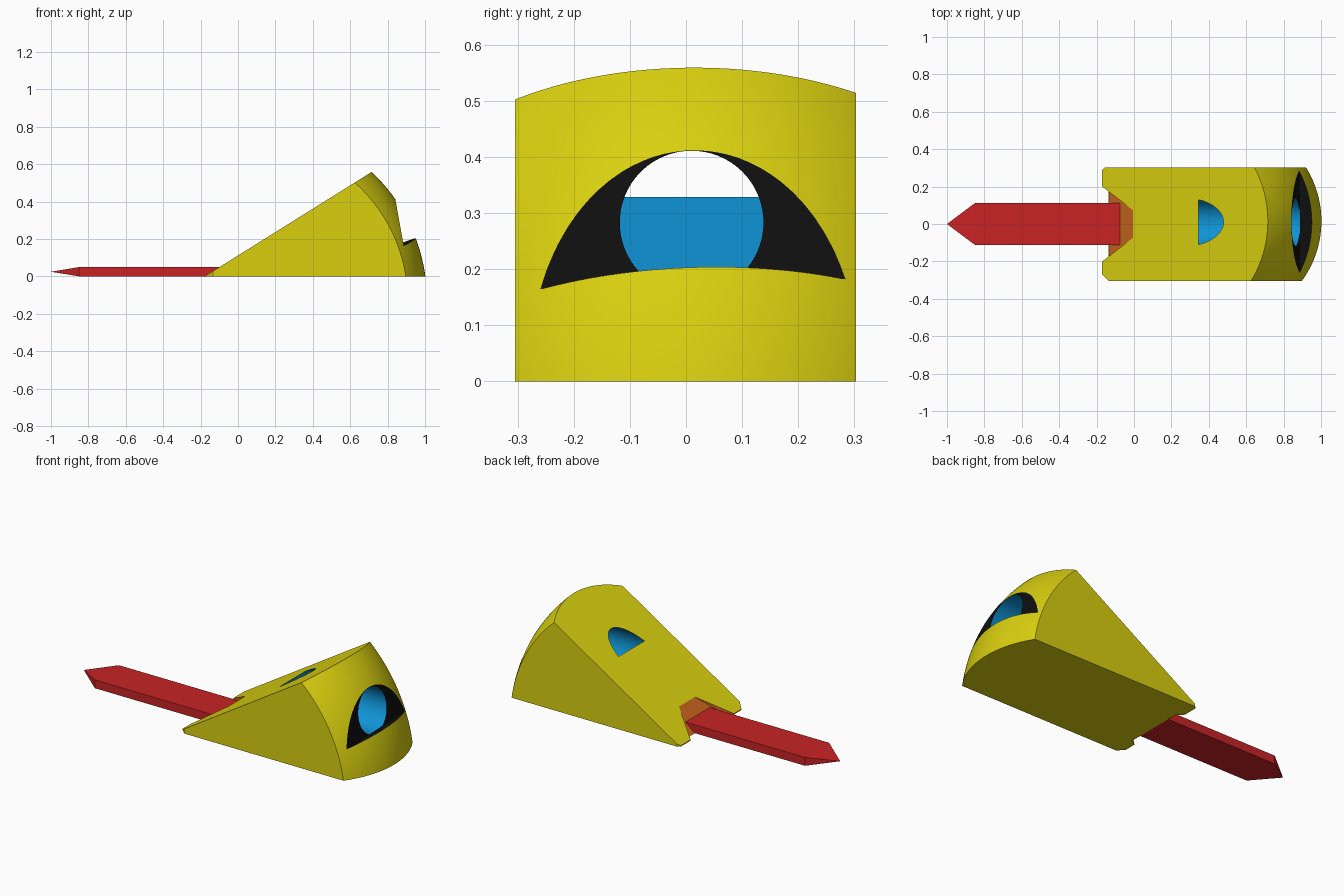
import bpy, bmesh, math
from mathutils import Matrix

if "Cube" in bpy.data.objects:
    bpy.data.objects.remove(bpy.data.objects["Cube"])


def srgb(*c):
    return [((v / 255 + 0.055) / 1.055) ** 2.4 if v > 10 else v / 255 / 12.92 for v in c] + [1]


COLOURS = {"yellow": (218, 208, 15), "black": (15, 15, 15), "blue": (15, 148, 214),
           "orange": (205, 104, 32), "red": (200, 35, 37)}
MATS = []
for name, c in COLOURS.items():
    m = bpy.data.materials.new(name)
    m.diffuse_color = srgb(*c)
    m.use_nodes = True
    m.node_tree.nodes["Principled BSDF"].inputs["Base Color"].default_value = m.diffuse_color
    MATS.append(m)
YELLOW, BLACK, BLUE, ORANGE, RED = range(5)


def finish(name, bm, mat):
    bmesh.ops.recalc_face_normals(bm, faces=bm.faces)
    for f in bm.faces:
        f.material_index = mat
    me = bpy.data.meshes.new(name)
    bm.to_mesh(me)
    bm.free()
    for m in MATS:
        me.materials.append(m)
    ob = bpy.data.objects.new(name, me)
    bpy.context.collection.objects.link(ob)
    return ob


def loft(name, rings, mat):
    """Skin equal-length closed rings and cap both ends."""
    bm = bmesh.new()
    vs = [[bm.verts.new(p) for p in r] for r in rings]
    n = len(vs[0])
    for a, b in zip(vs, vs[1:]):
        for i in range(n):
            j = (i + 1) % n
            bm.faces.new((a[i], a[j], b[j], b[i]))
    bm.faces.new(vs[0])
    bm.faces.new(vs[-1])
    return finish(name, bm, mat)


# Wedge head: section across y with a domed end and a sloping top
CX, CZ, SLOPE, C0 = 0.06, -0.13, 0.625, 0.112
Y0, Y1 = -0.305, 0.303


def section(y):
    r = 0.951 - (0.546 - math.sqrt(0.546 ** 2 - (y - 0.015) ** 2))
    # where the sloping top meets the dome
    k = C0 + SLOPE * CX - CZ
    a, b, c = 1 + SLOPE ** 2, 2 * SLOPE * k, k * k - r * r
    u = (-b + math.sqrt(b * b - 4 * a * c)) / (2 * a)
    top, low = math.acos(u / r), math.asin(-CZ / r)
    # chamfered corners of the thin end
    x0 = -0.17 + max(0, -0.27 - y) + max(0, y - 0.288)
    pts = [(x0, y, 0), (x0, y, C0 + SLOPE * x0)]
    for i in range(29):
        t = top + (low - top) * i / 28
        pts.append((CX + r * math.cos(t), y, CZ + r * math.sin(t)))
    return pts


ys = sorted([Y0 + (Y1 - Y0) * i / 32 for i in range(33)] + [-0.27, 0.288])
head = loft("wedge_head", [section(y) for y in ys], YELLOW)


# Eye recess: leaning back wall and tilted floor
def eye_ring(y):
    def back(z):
        return 0.84 - 0.18 * (z - 0.42)

    def floor(x):
        return 0.174 + 0.0325 * y + 0.46 * (x - 0.888)
    z = floor(0.885)
    return [(back(z), y, z), (1.3, y, floor(1.3)), (1.3, y, 1), (back(1), y, 1)]


eye = loft("eye_cutter", [eye_ring(-0.5), eye_ring(0.5)], BLACK)

# Pupil: blind round hole that breaks out through the sloping top
bm = bmesh.new()
bmesh.ops.create_cone(bm, cap_ends=True, segments=96, radius1=0.128, radius2=0.128, depth=0.542,
                      matrix=Matrix.Translation((0.617, 0.01, 0.283)) @ Matrix.Rotation(math.pi / 2, 4, 'Y'))
pupil = finish("pupil_cutter", bm, BLUE)


# Mouth notch at the thin end
def mouth_ring(z):
    xr = -0.135 + z / 0.84
    yr = 0.1 - 0.77 * (xr + 0.04)
    return [(-0.25, -0.262, z), (xr, -yr, z), (xr, yr, z), (-0.25, 0.262, z)]


mouth = loft("mouth_cutter", [mouth_ring(-0.05), mouth_ring(0.15)], ORANGE)

# Cut the head and bake the result
cutters = [eye, pupil, mouth]
for c in cutters:
    mod = head.modifiers.new(c.name, 'BOOLEAN')
    mod.operation, mod.solver, mod.object = 'DIFFERENCE', 'EXACT', c
dg = bpy.context.evaluated_depsgraph_get()
head.data = bpy.data.meshes.new_from_object(head.evaluated_get(dg))
head.modifiers.clear()
for c in cutters:
    bpy.data.objects.remove(c)
bpy.context.view_layer.objects.active = head
head.select_set(True)
bpy.ops.object.shade_smooth_by_angle(angle=math.radians(6))


# Tongue: flat bar with a pyramid point
def bar_ring(x):
    return [(x, -0.112, 0.001), (x, 0.112, 0.001), (x, 0.112, 0.05), (x, -0.112, 0.05)]


bm = bmesh.new()
a, b = [[bm.verts.new(p) for p in bar_ring(x)] for x in (-0.06, -0.85)]
tip = bm.verts.new((-1, 0, 0.025))
bm.faces.new(a)
for i in range(4):
    j = (i + 1) % 4
    bm.faces.new((a[i], a[j], b[j], b[i]))
    bm.faces.new((b[i], b[j], tip))
finish("tongue", bm, RED)
